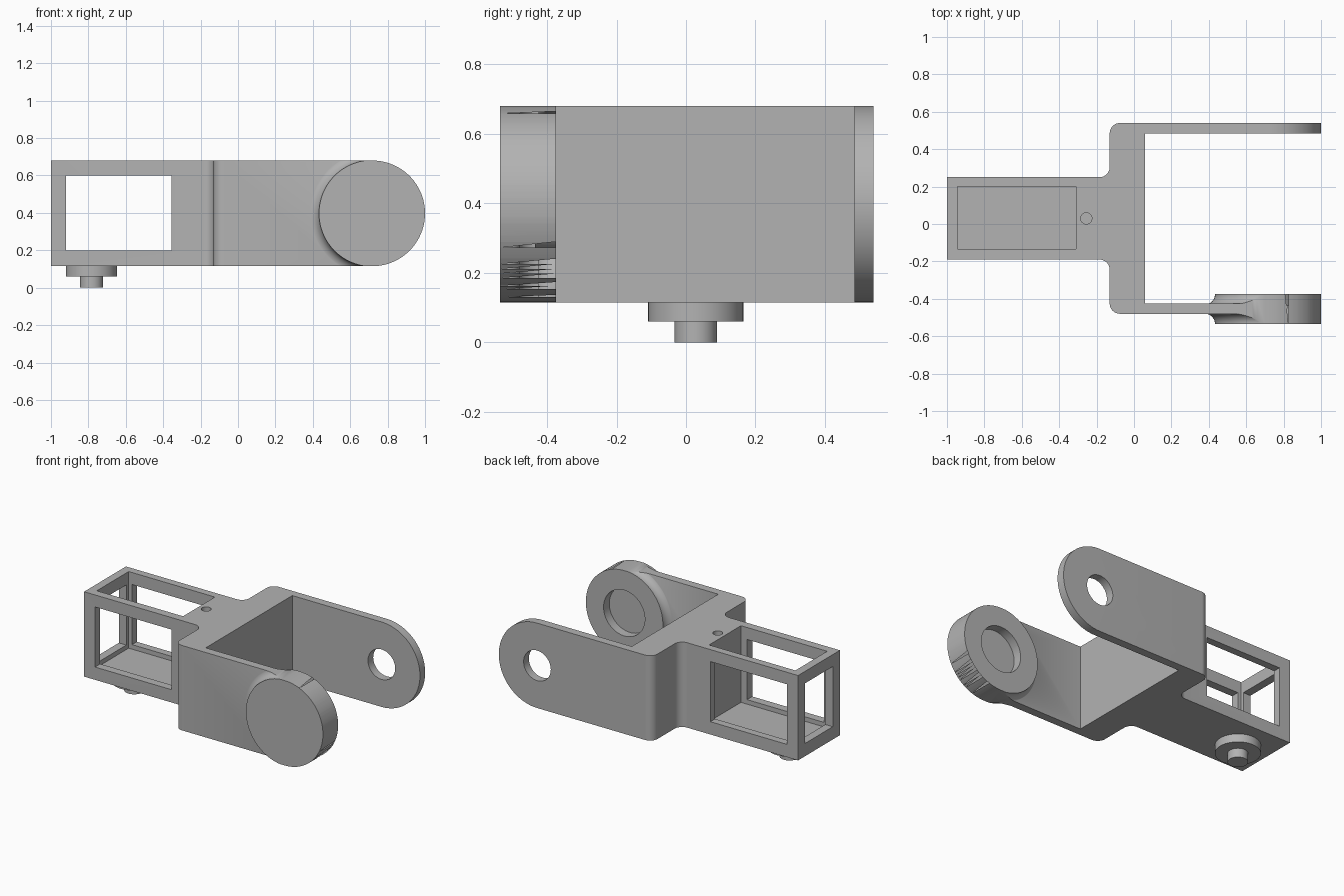
import bpy, bmesh
from math import sin, cos, pi, radians
from mathutils import Matrix, Vector

cube = bpy.data.objects.get("Cube")
if cube:
    bpy.data.objects.remove(cube, do_unlink=True)

grey = bpy.data.materials.new("plain_grey")
grey.use_nodes = True
colour = (0.45, 0.45, 0.45, 1)
grey.diffuse_color = colour
grey.node_tree.nodes["Principled BSDF"].inputs["Base Color"].default_value = colour

BOTTOM, TOP = 0.115, 0.68
MID, R = (BOTTOM + TOP) / 2, (TOP - BOTTOM) / 2
PIVOT = 1 - R          # x of the arm pivot
SIDE = 0.03            # y of the centre plane


def to_object(name, bm):
    bmesh.ops.recalc_face_normals(bm, faces=bm.faces)
    mesh = bpy.data.meshes.new(name)
    bm.to_mesh(mesh)
    bm.free()
    mesh.materials.append(grey)
    obj = bpy.data.objects.new(name, mesh)
    bpy.context.collection.objects.link(obj)
    return obj


def arc(cx, cy, r, start, end, n=12):
    angles = [radians(start + (end - start) * i / n) for i in range(n + 1)]
    return [(cx + r * cos(a), cy + r * sin(a)) for a in angles]


def prism(name, points, along, low, high):
    """Extrude a closed outline: (x, y) along z, or (x, z) along y."""
    bm = bmesh.new()
    place = (lambda p: (p[0], p[1], low)) if along == "z" else (lambda p: (p[0], low, p[1]))
    face = bm.faces.new([bm.verts.new(place(p)) for p in points])
    moved = bmesh.ops.extrude_face_region(bm, geom=[face])["geom"]
    step = Vector((0, 0, high - low)) if along == "z" else Vector((0, high - low, 0))
    bmesh.ops.translate(bm, vec=step, verts=[v for v in moved if isinstance(v, bmesh.types.BMVert)])
    return to_object(name, bm)


def box(name, x0, x1, y0, y1, z0, z1):
    return prism(name, [(x0, y0), (x1, y0), (x1, y1), (x0, y1)], "z", z0, z1)


def disc(name, cx, cy, r, along, low, high):
    return prism(name, arc(cx, cy, r, 0, 360, 64)[:-1], along, low, high)


def combine(target, other, operation):
    mod = target.modifiers.new("combine", "BOOLEAN")
    mod.operation, mod.object, mod.solver = operation, other, "EXACT"
    bpy.context.view_layer.objects.active = target
    bpy.ops.object.modifier_apply(modifier=mod.name)
    bpy.data.objects.remove(other, do_unlink=True)


# Plan outline of the fork: box-shaped stem, crossbar and two arms
outline = [(-1, 0.25)]
outline += arc(-0.185, 0.305, 0.055, -90, 0)
outline += arc(-0.075, 0.485, 0.055, 180, 90)
outline += [(1.1, 0.54), (1.1, 0.485), (0.06, 0.485), (0.06, -0.425), (1.1, -0.425), (1.1, -0.48)]
outline += arc(-0.075, -0.425, 0.055, 270, 180)
outline += arc(-0.185, -0.245, 0.055, 0, 90)
outline += [(-1, -0.19)]
fork = prism("fork_body", outline, "z", 0, 0.8)

# Thick hub flaring into the front arm, turned about the y axis
flare = 0.056
turned = [(0, -0.535)] + arc(R + 0.002 + flare, -0.535, flare, 180, 90)
turned += arc(R + 0.002 + flare, -0.375, flare, 270, 180) + [(0, -0.375)]
bm = bmesh.new()
verts = [bm.verts.new((r, y, 0)) for r, y in turned]
edges = [bm.edges.new(pair) for pair in zip(verts, verts[1:])]
bmesh.ops.spin(bm, geom=verts + edges, cent=(0, 0, 0), axis=(0, 1, 0), angle=2 * pi, steps=96)
bmesh.ops.remove_doubles(bm, verts=bm.verts, dist=0.0001)
bmesh.ops.transform(bm, matrix=Matrix.Translation((PIVOT, 0, MID)), verts=bm.verts)
combine(fork, to_object("hub", bm), "UNION")

# Trim everything to the round-ended side silhouette
silhouette = [(-1.1, BOTTOM)] + arc(PIVOT, MID, R, -90, 90, 48) + [(-1.1, TOP)]
combine(fork, prism("silhouette", silhouette, "y", -0.7, 0.7), "INTERSECT")

# Hollow the stem and cut its windows, the pivot holes and the small top hole
for cutter in (
    box("cavity", -0.945, -0.31, -0.135, 0.2, 0.17, 0.8),
    box("side_windows", -0.92, -0.355, -0.3, 0.35, 0.2, 0.6),
    box("end_window", -1.1, -0.9, -0.115, 0.175, 0.2, 0.6),
    disc("arm_hole", PIVOT, MID, 0.1, "y", 0.4, 0.6),
    disc("hub_recess", PIVOT, MID, 0.152, "y", -0.435, -0.3),
    disc("hub_bore", PIVOT, MID, 0.072, "y", -0.485, -0.4),
    disc("top_hole", -0.255, SIDE, 0.03, "z", 0.5, 0.8),
):
    combine(fork, cutter, "DIFFERENCE")

# Stepped peg under the stem
boss = disc("peg_flange", -0.783, SIDE - 0.002, 0.137, "z", 0.06, BOTTOM + 0.01)
peg = disc("peg_pin", -0.783, SIDE - 0.002, 0.061, "z", 0, 0.07)

for obj in (fork, boss, peg):
    bpy.ops.object.select_all(action="DESELECT")
    obj.select_set(True)
    bpy.context.view_layer.objects.active = obj
    bpy.ops.object.shade_smooth_by_angle(angle=radians(30))
